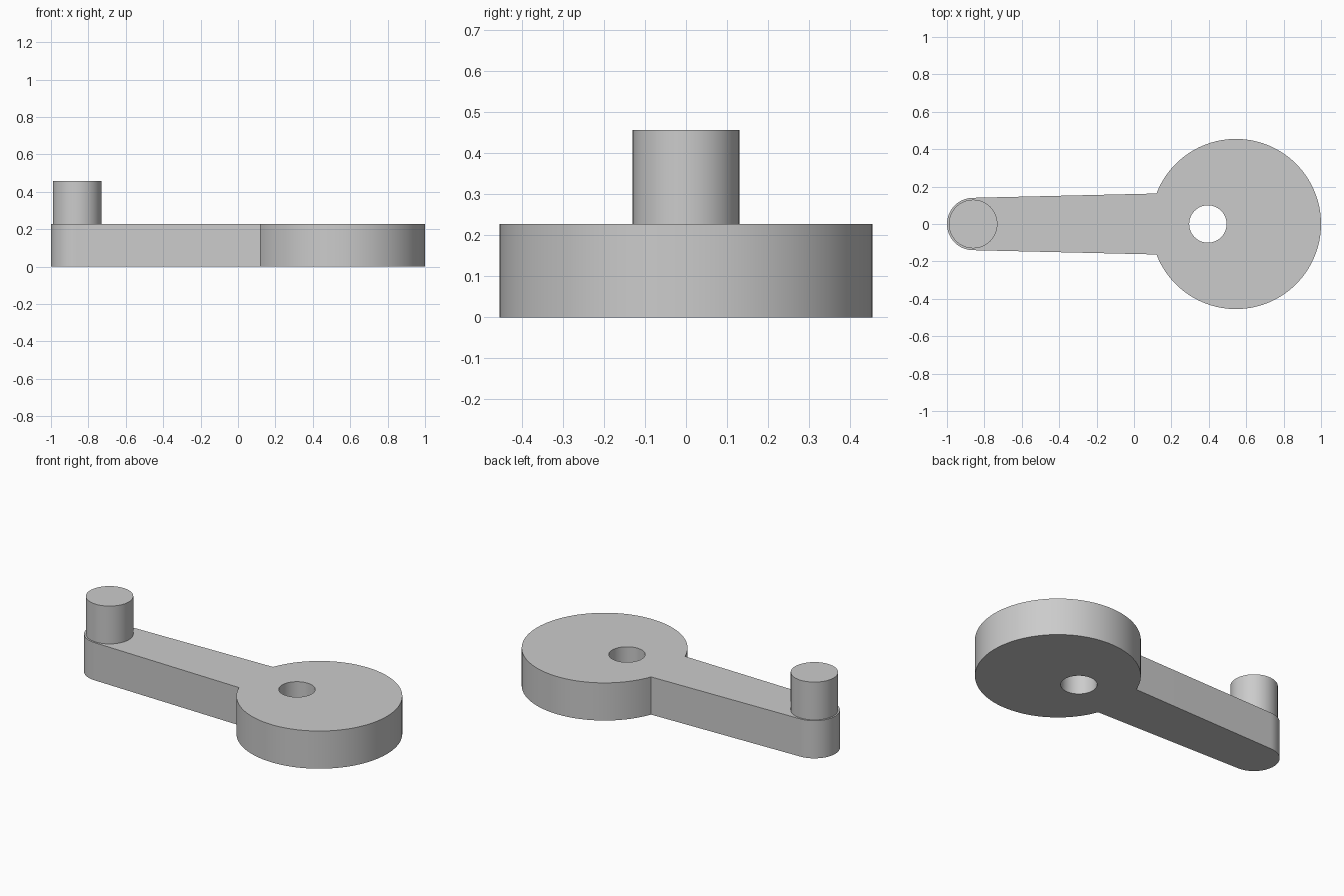
import bpy, bmesh
from math import pi, sin, cos, asin, radians

cube = bpy.data.objects.get("Cube")
if cube:
    bpy.data.objects.remove(cube, do_unlink=True)

THICK, TOP = 0.228, 0.457
DISC_X, DISC_R = 0.545, 0.455
HOLE_X, HOLE_R = 0.395, 0.1
END_X, END_R = -0.86, 0.14
PIN_R = 0.13
ROOT_HALF = 0.163

grey = bpy.data.materials.new("plain grey")
grey.use_nodes = True
colour = (0.6, 0.6, 0.6, 1)
grey.diffuse_color = colour
grey.node_tree.nodes["Principled BSDF"].inputs["Base Color"].default_value = colour


def arc(x, r, start, end, steps):
    """Points on an arc centred on the x axis, both ends included."""
    angles = [start + (end - start) * i / steps for i in range(steps + 1)]
    return [(x + r * cos(a), r * sin(a)) for a in angles]


def plate(name, loops, bottom, top):
    """Flat outline with optional holes, raised into a solid."""
    bm = bmesh.new()
    edges = []
    for loop in loops:
        verts = [bm.verts.new((x, y, bottom)) for x, y in loop]
        edges += [bm.edges.new((v, verts[i - 1])) for i, v in enumerate(verts)]
    bmesh.ops.triangle_fill(bm, edges=edges, use_beauty=True)
    raised = bmesh.ops.extrude_face_region(bm, geom=bm.faces[:], use_keep_orig=True)
    for v in raised["geom"]:
        if isinstance(v, bmesh.types.BMVert):
            v.co.z = top
    bmesh.ops.recalc_face_normals(bm, faces=bm.faces)
    bmesh.ops.dissolve_limit(bm, angle_limit=radians(0.1),
                             verts=bm.verts, edges=bm.edges)
    mesh = bpy.data.meshes.new(name)
    bm.to_mesh(mesh)
    bm.free()
    mesh.materials.append(grey)
    obj = bpy.data.objects.new(name, mesh)
    bpy.context.collection.objects.link(obj)
    bpy.ops.object.select_all(action="DESELECT")
    obj.select_set(True)
    bpy.context.view_layer.objects.active = obj
    bpy.ops.object.shade_smooth_by_angle(angle=radians(30))
    return obj


# Crank body: eccentric disc running into a tapered, round-ended arm
join = pi - asin(ROOT_HALF / DISC_R)
outline = arc(DISC_X, DISC_R, -join, join, 80) + arc(END_X, END_R, pi / 2, 3 * pi / 2, 32)
shaft_hole = arc(HOLE_X, HOLE_R, 0, 2 * pi, 48)[:-1]
plate("crank_body", [outline, shaft_hole], 0, THICK)

# Handle pin standing on the arm's end
plate("handle_pin", [arc(END_X, PIN_R, 0, 2 * pi, 64)[:-1]], THICK, TOP)
